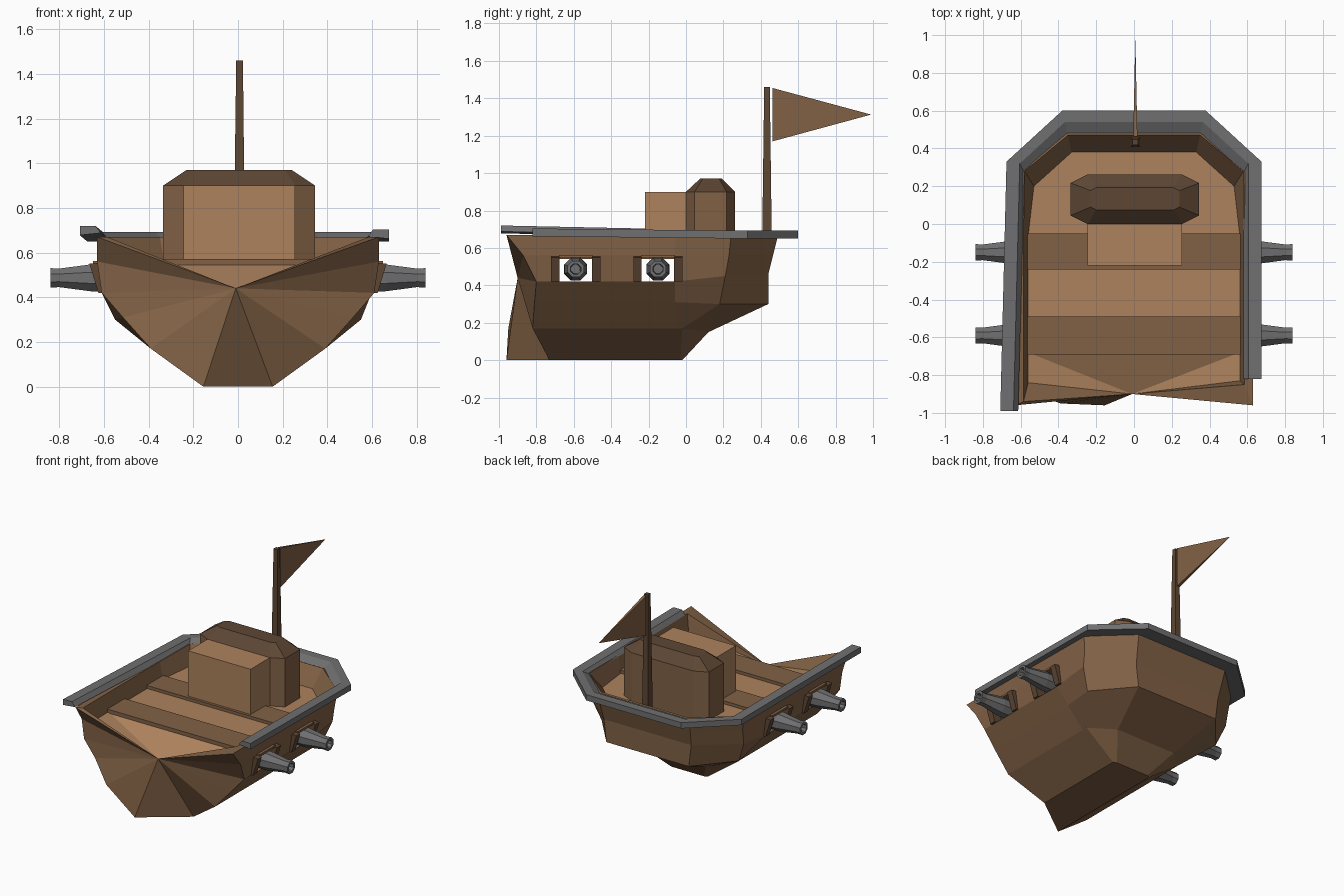
import bpy, bmesh, math
from mathutils import Vector

if "Cube" in bpy.data.objects:
    bpy.data.objects.remove(bpy.data.objects["Cube"])


def material(name, rgb):
    m = bpy.data.materials.new(name)
    m.diffuse_color = (*rgb, 1)
    m.use_nodes = True
    m.node_tree.nodes["Principled BSDF"].inputs["Base Color"].default_value = m.diffuse_color
    return m


LIGHT = material("light_wood", (0.42, 0.225, 0.11))
MID = material("mid_wood", (0.22, 0.12, 0.06))
DARK = material("dark_wood", (0.11, 0.062, 0.034))
IRON = material("iron", (0.16, 0.16, 0.165))


def make(name, verts, faces, mat):
    me = bpy.data.meshes.new(name)
    me.from_pydata([Vector(v) for v in verts], [], faces)
    bm = bmesh.new()
    bm.from_mesh(me)
    bmesh.ops.remove_doubles(bm, verts=bm.verts, dist=1e-4)
    bmesh.ops.recalc_face_normals(bm, faces=bm.faces)
    bm.to_mesh(me)
    bm.free()
    ob = bpy.data.objects.new(name, me)
    bpy.context.collection.objects.link(ob)
    me.materials.append(mat)
    return ob


def loft(name, rings, mat, closed=True):
    """Bridge rings of equal point count; each ring is a closed loop, ends capped."""
    n = len(rings[0])
    verts = [p for r in rings for p in r]
    faces = [(i * n + j, i * n + (j + 1) % n, (i + 1) * n + (j + 1) % n, (i + 1) * n + j)
             for i in range(len(rings) - 1) for j in range(n)]
    if closed:
        faces += [tuple(range(n)), tuple(range((len(rings) - 1) * n, len(rings) * n))]
    return make(name, verts, faces, mat)


def rect(x0, x1, y0, y1, z):
    return [(x0, y0, z), (x1, y0, z), (x1, y1, z), (x0, y1, z)]


def box(name, x, y, z, mat):
    return loft(name, [rect(*x, *y, z[0]), rect(*x, *y, z[1])], mat)


# Hull levels: side x, side z, front y right/left, rear corner, transom corner
LEVELS = [
    (0.155, 0.00, -0.73, -0.96, (0.155, -0.03, 0.00), (0.13, -0.02, 0.00)),
    (0.39, 0.17, -0.82, -0.95, (0.39, -0.02, 0.17), (0.24, 0.12, 0.15)),
    (0.515, 0.31, -0.81, -0.90, (0.55, 0.18, 0.30), (0.33, 0.44, 0.30)),
    (0.61, 0.42, -0.80, -0.89, (0.61, 0.21, 0.45), (0.35, 0.44, 0.46)),
    (0.63, 0.56, -0.87, -0.89, (0.615, 0.23, 0.56), (0.36, 0.465, 0.56)),
    (0.63, 0.67, -0.96, -0.96, (0.63, 0.24, 0.66), (0.37, 0.49, 0.66)),
    (0.585, 0.67, -0.85, -0.94, (0.58, 0.28, 0.67), (0.35, 0.47, 0.67)),
    (0.56, 0.55, -0.83, -0.84, (0.53, 0.20, 0.55), (0.33, 0.38, 0.55)),
]
PORTS = [(-0.68, -0.50), (-0.24, -0.06)]
STATIONS = [y for p in PORTS for y in p]
APEX = (-0.01, -0.90, 0.44)


def hull_row(x, z, fr, fl, corner, back):
    right = [(x, y, z) for y in [fr] + STATIONS] + [corner, back]
    left = [(-x, y, z) for y in [fl] + STATIONS]
    left += [(-c[0], c[1], c[2]) for c in (corner, back)]
    return right + left[::-1]


rows = [hull_row(*lv) for lv in LEVELS]
n = len(rows[0])
verts = [p for r in rows for p in r] + [APEX]
apex = len(verts) - 1
faces = []
for i in range(len(rows) - 1):
    for j in range(n - 1):
        if i == 3 and j in (1, 3, n - 3 - 1, n - 3 + 1):   # gun port openings
            if j in (1, 3) or j in (n - 4, n - 2):
                j_side = j if j < n / 2 else n - 2 - j
                if j_side in (1, 3):
                    continue
        if i == 3 and (n - 2 - j) in (1, 3):
            continue
        a = i * n + j
        faces.append((a, a + 1, a + n + 1, a + n))
    # broken bow: fan of triangles running to one point
    faces.append((i * n, (i + 1) * n, apex))
    faces.append((i * n + n - 1, (i + 1) * n + n - 1, apex))
faces += [tuple(range(n)), (0, n - 1, apex)]
make("hull", verts, faces, MID)

# Deck, dipping to the broken bow
d = [p for p in rows[-1] if p[1] > -0.8]
d0, d1 = rows[-1][0], rows[-1][-1]
m = len(d)
make("deck", d + [d0, APEX, d1],
     [tuple(range(m)), (0, m, m + 1), (m - 1, m + 1, m + 2), (0, m + 1, m - 1)], LIGHT)
for k, (y0, y1) in enumerate([(-0.69, -0.49), (-0.24, -0.05)]):
    box(f"deck_plank_{k}", (-0.57, 0.57), (y0, y1), (0.54, 0.572), MID)

# Rail: a cross-section swept round the gunwale, uneven at the broken front
RAIL = [(0.675, 0.33, 0.38, 0.60, 0.65), (0.675, 0.33, 0.38, 0.60, 0.692),
        (0.605, 0.32, 0.365, 0.54, 0.692), (0.58, 0.27, 0.35, 0.47, 0.66)]


def rail_ring(k):
    ring = []
    for x, yc, xb, yb, z in RAIL:
        path = [(x, -0.82, z + 0.012), (x, yc, z), (xb, yb, z), (-xb, yb, z),
                (-x, yc, z), (-x - 0.033, -0.99, z + 0.028)]
        ring.append(path[k])
    return ring


loft("rail", [rail_ring(k) for k in range(6)], IRON)

# Gun port frames and guns on both sides
JAMB = [(0.57, 0.42), (0.625, 0.42), (0.665, 0.55), (0.57, 0.56)]
GUN = [(0.52, 0.066), (0.66, 0.065), (0.80, 0.045), (0.84, 0.047), (0.84, 0.03), (0.76, 0.026)]
for s, side in ((1, "right"), (-1, "left")):
    for k, (y0, y1) in enumerate(PORTS):
        for e, (a, b) in enumerate([(y0 - 0.042, y0 + 0.003), (y1 - 0.003, y1 + 0.042)]):
            loft(f"port_jamb_{side}_{k}{e}",
                 [[(s * x, y, z) for x, z in JAMB] for y in (a, b)], DARK)
        box(f"port_lintel_{side}_{k}", sorted((s * 0.57, s * 0.65)), (y0, y1), (0.548, 0.562), MID)
        yc = (y0 + y1) / 2
        loft(f"gun_{side}_{k}",
             [[(s * x, yc + r * math.cos(t * math.pi / 4 + math.pi / 8),
                0.487 + r * math.sin(t * math.pi / 4 + math.pi / 8)) for t in range(8)]
              for x, r in GUN], IRON)

# Cabin: plain front block, chamfered rear block with hipped roof
box("cabin_front", (-0.245, 0.255), (-0.22, 0.01), (0.55, 0.90), LIGHT)


def octagon(hx, y0, y1, cx, cy, z, x=0.005):
    half = [(hx - cx, y0), (hx, y0 + cy), (hx, y1 - cy), (hx - cx, y1)]
    return [(x + a, b, z) for a, b in half] + [(x - a, b, z) for a, b in half[::-1]]


base = (0.34, 0.0, 0.262, 0.09, 0.045)
loft("cabin_rear", [octagon(*base, 0.55), octagon(*base, 0.90)], MID)
loft("cabin_roof", [octagon(*base, 0.90), octagon(0.235, 0.075, 0.192, 0.03, 0.015, 0.97)], DARK)

# Mast and pennant
loft("mast", [rect(-0.02, 0.032, 0.406, 0.46, 0.54), rect(-0.008, 0.022, 0.418, 0.448, 1.46)], DARK)
make("flag", [(-0.004, 0.463, 1.455), (0.018, 0.463, 1.455), (0.018, 0.463, 1.17),
              (-0.004, 0.463, 1.17), (0.007, 0.99, 1.313)],
     [(0, 1, 2, 3), (0, 1, 4), (1, 2, 4), (2, 3, 4), (3, 0, 4)], MID)
